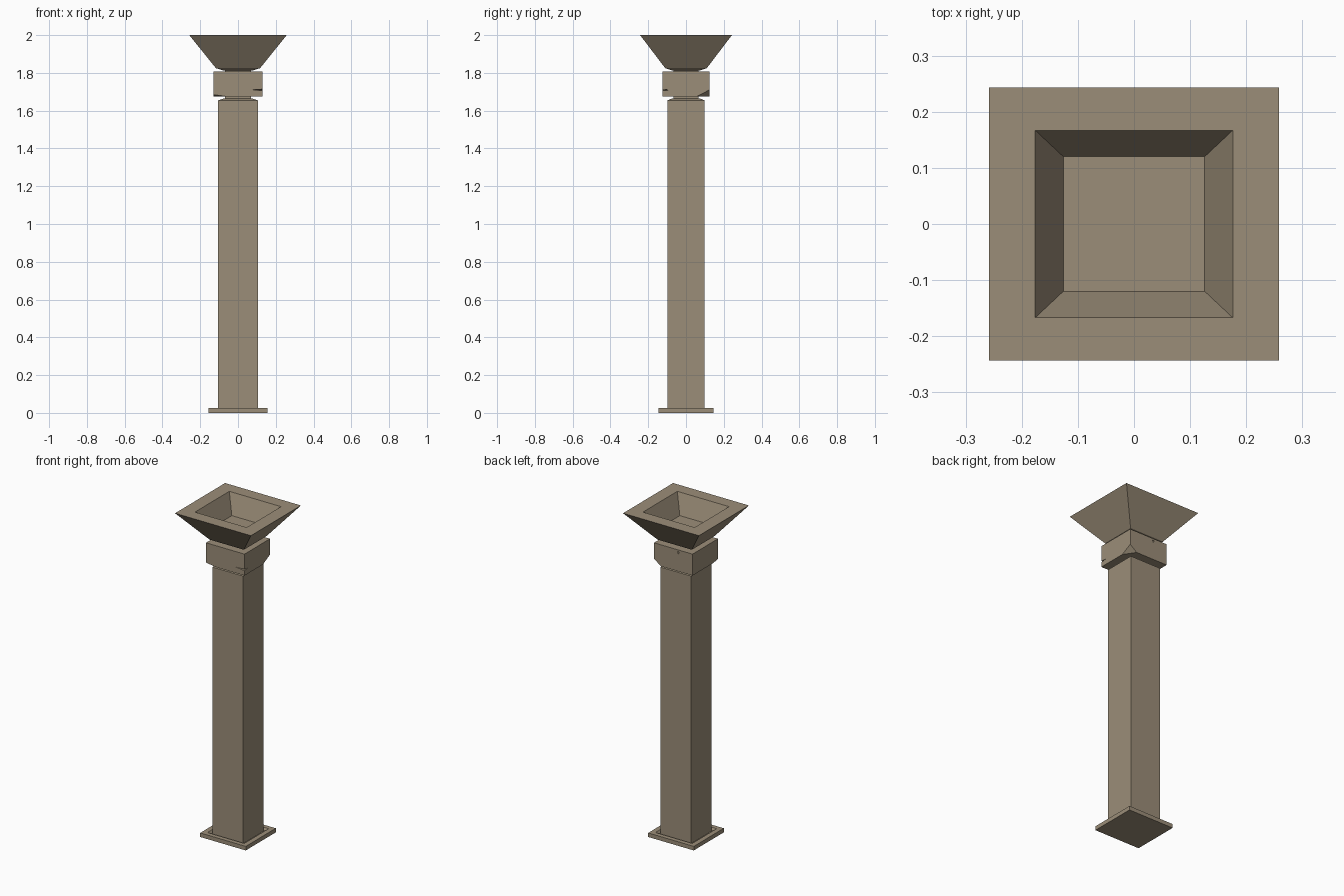
import bpy, bmesh
from mathutils import Vector

if "Cube" in bpy.data.objects:
    bpy.data.objects.remove(bpy.data.objects["Cube"])

stone = bpy.data.materials.new("weathered_stone")
stone.diffuse_color = (0.33, 0.27, 0.19, 1)
stone.use_nodes = True
stone.node_tree.nodes["Principled BSDF"].inputs["Base Color"].default_value = stone.diffuse_color


def finish(name, bm):
    bmesh.ops.recalc_face_normals(bm, faces=bm.faces)
    me = bpy.data.meshes.new(name)
    bm.to_mesh(me)
    bm.free()
    me.materials.append(stone)
    ob = bpy.data.objects.new(name, me)
    bpy.context.collection.objects.link(ob)
    return ob


def loft(rings):
    """Closed solid through rectangular rings given as (half x, half y, z)."""
    bm = bmesh.new()
    loops = [[bm.verts.new((sx * x, sy * y, z))
              for sx, sy in ((-1, -1), (1, -1), (1, 1), (-1, 1))]
             for x, y, z in rings]
    for a, b in zip(loops, loops[1:]):
        for i in range(4):
            j = (i + 1) % 4
            bm.faces.new((a[i], a[j], b[j], b[i]))
    bm.faces.new(loops[0][::-1])
    bm.faces.new(loops[-1])
    return bm


def chip(bm, a, b, c):
    """Slice off the corner beyond the plane through three points."""
    a, b, c = Vector(a), Vector(b), Vector(c)
    n = (b - a).cross(c - a).normalized()
    if n.dot(Vector((0, 0, 1.75)) - a) > 0:
        n = -n
    res = bmesh.ops.bisect_plane(bm, geom=bm.verts[:] + bm.edges[:] + bm.faces[:],
                                 plane_co=a, plane_no=n, clear_outer=True)
    cut = [e for e in res["geom_cut"] if isinstance(e, bmesh.types.BMEdge)]
    bmesh.ops.holes_fill(bm, edges=cut, sides=0)


def nick(target, name, points):
    """Cut a small wedge out of the target."""
    bm = bmesh.new()
    for p in points:
        bm.verts.new(p)
    bmesh.ops.convex_hull(bm, input=bm.verts)
    cutter = finish(name, bm)
    cutter.hide_render = True
    cutter.hide_viewport = True
    mod = target.modifiers.new(name, 'BOOLEAN')
    mod.operation = 'DIFFERENCE'
    mod.solver = 'EXACT'
    mod.object = cutter


# Base plate with a shallow groove around the shaft
finish("base_plate", loft([(.155, .146, 0), (.155, .146, .025),
                           (.125, .118, .025), (.115, .109, .012)]))

# Square shaft with chamfered top
finish("shaft", loft([(.105, .099, .01), (.105, .099, 1.655), (.075, .071, 1.665)]))

# Narrow necks below and above the collar
finish("lower_neck", loft([(.07, .066, 1.66), (.07, .066, 1.68)]))
finish("upper_neck", loft([(.07, .066, 1.80), (.07, .066, 1.82)]))

# Collar block with broken corners
bm = loft([(.131, .124, 1.675), (.131, .124, 1.807)])
chip(bm, (.131, .124, 1.71), (.131, .055, 1.675), (.085, .124, 1.675))
chip(bm, (-.131, -.124, 1.685), (-.06, -.124, 1.675), (-.131, -.08, 1.675))
collar = finish("collar", bm)
nick(collar, "corner_crack_cutter", [(.065, -.126, 1.712), (.145, -.14, 1.716),
                                     (.145, -.14, 1.702), (.133, -.085, 1.709)])
nick(collar, "back_nick_cutter", [(-.045, .13, 1.80), (-.025, .13, 1.80),
                                  (-.035, .13, 1.775), (-.035, .112, 1.79)])

# Flared bowl with a sunken square basin
finish("bowl", loft([(.075, .071, 1.812), (.117, .11, 1.825), (.258, .243, 2.0),
                     (.176, .167, 2.0), (.126, .12, 1.882)]))
